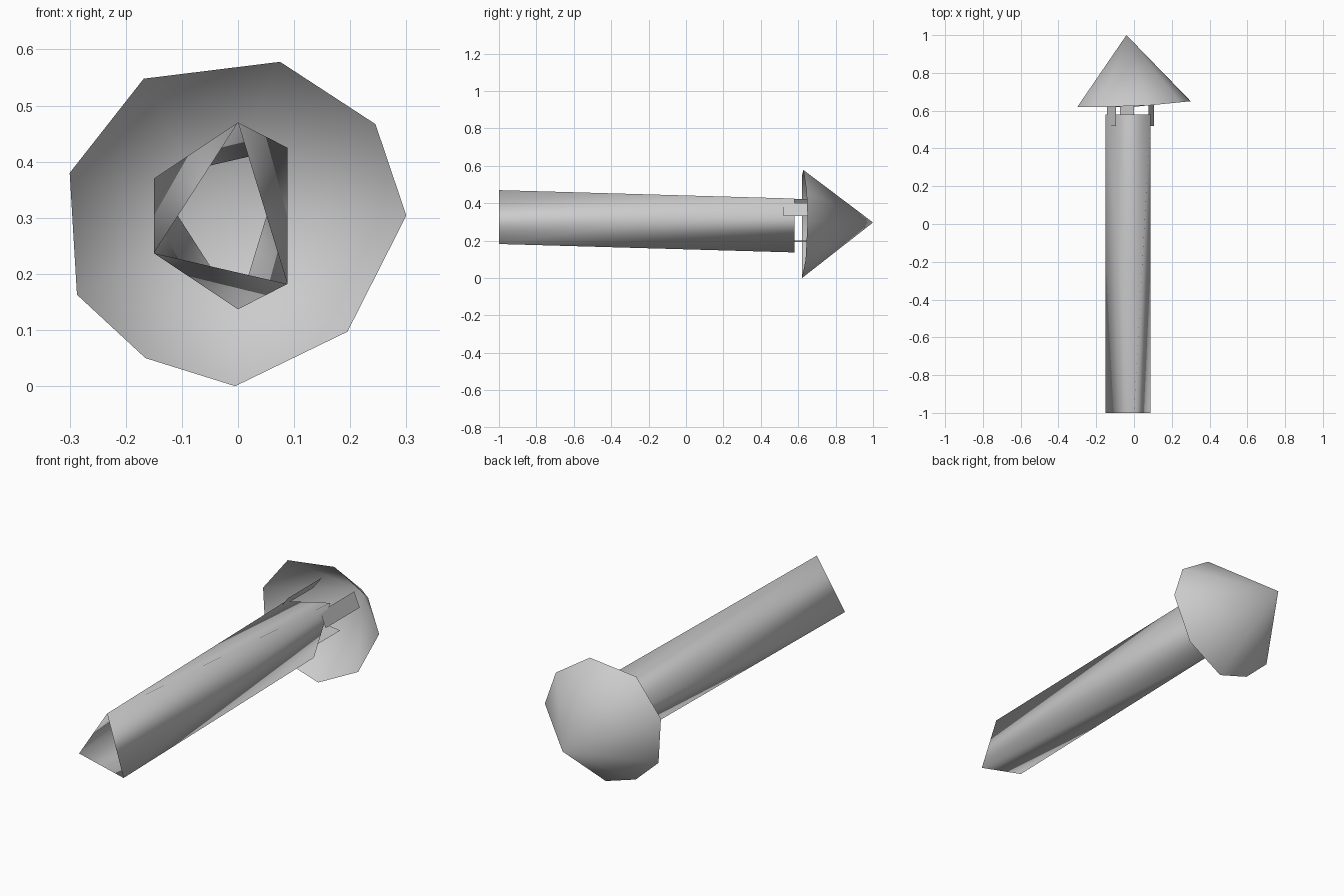
import bpy
import bmesh
from math import cos, sin, radians
from mathutils import Vector

if "Cube" in bpy.data.objects:
    bpy.data.objects.remove(bpy.data.objects["Cube"])

GREY = (0.6, 0.6, 0.6, 1)
grey = bpy.data.materials.new("plain grey")
grey.use_nodes = True
grey.diffuse_color = GREY
grey.node_tree.nodes["Principled BSDF"].inputs["Base Color"].default_value = GREY


def make_part(name, points, faces, smooth=True):
    mesh = bpy.data.meshes.new(name)
    bm = bmesh.new()
    verts = [bm.verts.new(p) for p in points]
    for face in faces:
        bm.faces.new([verts[i] for i in face]).smooth = smooth
    bm.to_mesh(mesh)
    bm.free()
    mesh.materials.append(grey)
    part = bpy.data.objects.new(name, mesh)
    bpy.context.collection.objects.link(part)
    return part


# Open shaft: a triangle joined to its upside-down copy by six long triangles
triangle = [(0, 0.47), (-0.15, 0.237), (0.088, 0.182)]
front = [(x, -1, z) for x, z in triangle]
back = [(x, 0.58, 0.607 - z) for x, z in triangle]
# the ends run round the axis in alternation: front 0, back 1, front 1, back 0...
ring = [front[0], back[1], front[1], back[0], front[2], back[2]]
sides = []
for i in range(6):
    a, b, c = i, (i + 1) % 6, (i + 2) % 6
    sides.append((a, b, c) if i % 2 else (a, c, b))
make_part("shaft", ring, [tuple(reversed(f)) for f in sides])

# Three flat tabs bridging the shaft and the head
axis = Vector((-0.022, 0, 0.318))
for number, degrees in enumerate((23, 143, 263), 1):
    angle = radians(degrees)
    middle = axis + 0.122 * Vector((cos(angle), 0, sin(angle)))
    half = 0.038 * Vector((-sin(angle), 0, cos(angle)))
    corners = [middle + half * s + Vector((0, y, 0))
               for s, y in ((-1, 0.52), (-1, 0.78), (1, 0.78), (1, 0.52))]
    make_part(f"tab_{number}", corners, [(0, 1, 2, 3)], smooth=False)

# Hollow pointed head with an uneven nine-sided rim
rim = [(0.075, 0.578), (0.245, 0.467), (0.3, 0.304), (0.195, 0.097),
       (-0.005, 0), (-0.165, 0.05), (-0.287, 0.163), (-0.3, 0.38),
       (-0.168, 0.548)]
points = [(x, 0.62 + 0.1 * max(x, 0), z) for x, z in rim] + [(-0.04, 1, 0.297)]
make_part("head", points, [(i, 9, (i + 1) % 9) for i in range(9)])
